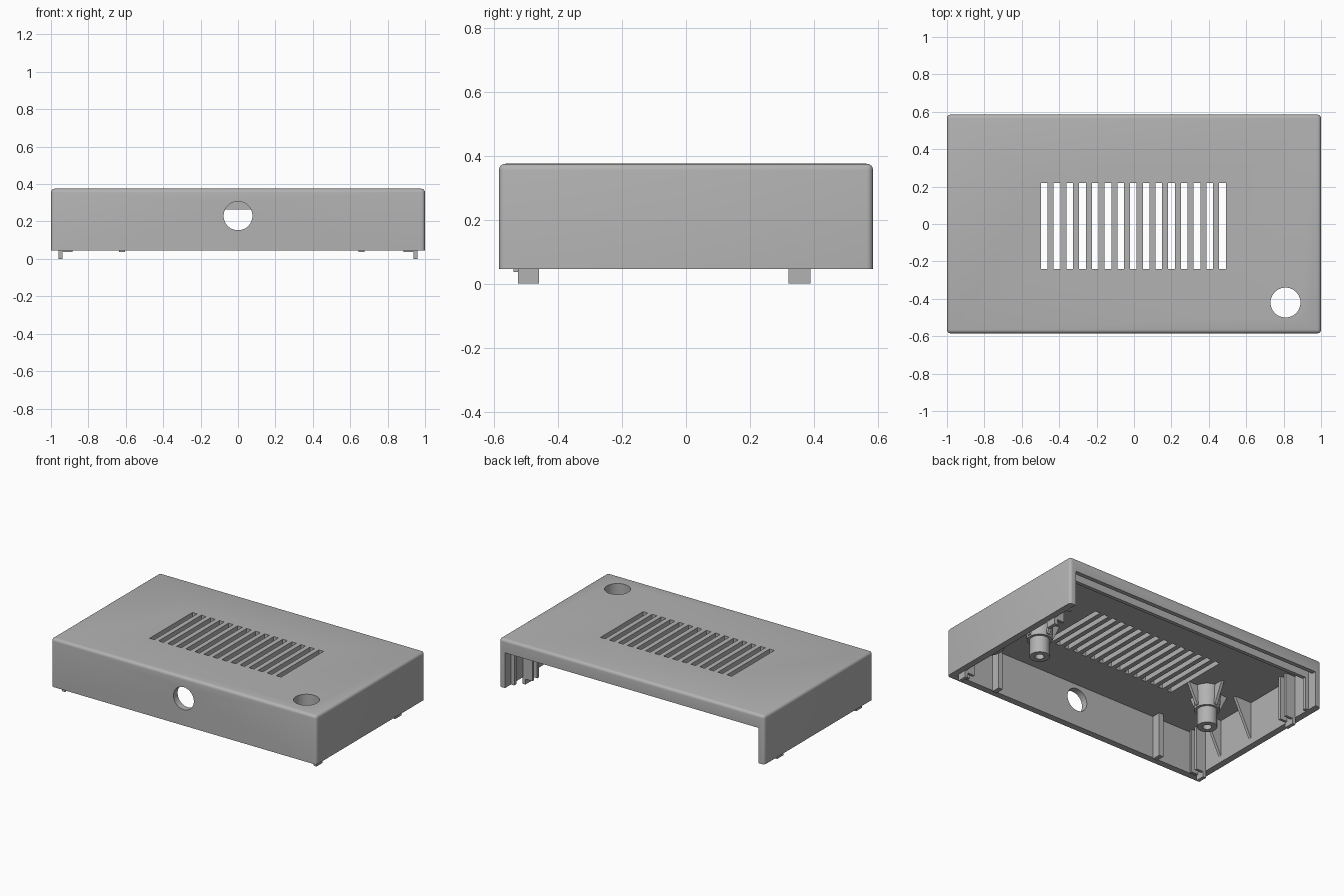
import bpy, bmesh, math
from mathutils import Matrix, Vector

if "Cube" in bpy.data.objects:
    bpy.data.objects.remove(bpy.data.objects["Cube"])

grey = bpy.data.materials.new("plain_grey")
grey.diffuse_color = (0.45, 0.45, 0.45, 1)
grey.use_nodes = True
grey.node_tree.nodes["Principled BSDF"].inputs["Base Color"].default_value = grey.diffuse_color


def add_box(bm, x0, x1, y0, y1, z0, z1):
    m = Matrix.Translation(((x0 + x1) / 2, (y0 + y1) / 2, (z0 + z1) / 2))
    m = m @ Matrix.Diagonal((x1 - x0, y1 - y0, z1 - z0, 1))
    bmesh.ops.create_cube(bm, size=1, matrix=m)


def add_cyl(bm, loc, r, h, axis="Z", r2=None):
    m = Matrix.Translation(loc)
    if axis == "Y":
        m = m @ Matrix.Rotation(math.pi / 2, 4, "X")
    bmesh.ops.create_cone(bm, cap_ends=True, segments=40, radius1=r,
                          radius2=r if r2 is None else r2, depth=h, matrix=m)


def add_prism(bm, pts, offset):
    """Extrude a flat polygon by an offset vector."""
    f = bm.faces.new([bm.verts.new(p) for p in pts])
    ext = bmesh.ops.extrude_face_region(bm, geom=[f])["geom"]
    bmesh.ops.translate(bm, vec=offset,
                        verts=[v for v in ext if isinstance(v, bmesh.types.BMVert)])


def finish(bm, name):
    bmesh.ops.recalc_face_normals(bm, faces=bm.faces[:])
    me = bpy.data.meshes.new(name)
    bm.to_mesh(me)
    bm.free()
    ob = bpy.data.objects.new(name, me)
    bpy.context.collection.objects.link(ob)
    me.materials.append(grey)
    return ob


def activate(ob):
    bpy.ops.object.select_all(action="DESELECT")
    ob.select_set(True)
    bpy.context.view_layer.objects.active = ob


def smooth(ob):
    activate(ob)
    bpy.ops.object.shade_smooth_by_angle(angle=math.radians(30))


def cut(ob, bm):
    cutter = finish(bm, "cutter")
    cutter.hide_render = True
    mod = ob.modifiers.new("cut", "BOOLEAN")
    mod.operation, mod.solver, mod.object = "DIFFERENCE", "EXACT", cutter
    activate(ob)
    bpy.ops.object.modifier_apply(modifier=mod.name)
    bpy.data.objects.remove(cutter)


BOT, TOP, CEIL = 0.045, 0.375, 0.335
IX, IY = 0.955, 0.54          # inner wall faces
HOLE = (0.81, -0.42)          # round hole in the top

# Shell: rounded block, sharp only around the bottom rim
bm = bmesh.new()
add_box(bm, -1, 1, -0.585, 0.585, BOT, TOP)
edges = [e for e in bm.edges if max(v.co.z for v in e.verts) > 0.2]
bmesh.ops.bevel(bm, geom=edges, offset=0.02, segments=4, profile=0.5, affect="EDGES")
shell = finish(bm, "shell")

# Hollow inside
bm = bmesh.new()
add_box(bm, -IX, IX, -IY, 0.555, -0.1, CEIL)
cut(shell, bm)

# Open back
bm = bmesh.new()
add_box(bm, -IX, IX, 0.45, 0.7, -0.1, 0.285)
cut(shell, bm)

# Vent slots and round holes
bm = bmesh.new()
for i in range(15):
    x = -0.48 + i * 0.0681
    add_box(bm, x - 0.018, x + 0.018, -0.24, 0.22, 0.3, 0.5)
add_cyl(bm, (*HOLE, 0.4), 0.08, 0.3)
add_cyl(bm, (0, -0.57, 0.23), 0.077, 0.2, "Y")
cut(shell, bm)
smooth(shell)

# Collar below the round top hole
bm = bmesh.new()
add_cyl(bm, (*HOLE, 0.295), 0.1, 0.1)
collar = finish(bm, "hole_collar")
bm = bmesh.new()
add_cyl(bm, (*HOLE, 0.3), 0.08, 0.3)
cut(collar, bm)
smooth(collar)

# Rail along the back that holds a panel, with its upright ends
bm = bmesh.new()
add_box(bm, -IX, IX, 0.495, 0.52, 0.265, CEIL + 0.01)
for s in (-1, 1):
    add_box(bm, *sorted((s * 0.93, s * (IX + 0.01))), 0.495, 0.52, BOT, CEIL)
finish(bm, "back_panel_rail")

# Screw bosses with stepped tips and four tapered fins
for name, bx in (("left", -0.65), ("right", 0.685)):
    by = -0.08
    bm = bmesh.new()
    add_cyl(bm, (bx, by, 0.265), 0.078, 0.15, r2=0.086)
    boss = finish(bm, name + "_boss")
    bm = bmesh.new()
    add_cyl(bm, (bx, by, 0.135), 0.062, 0.12)
    tip = finish(bm, name + "_boss_tip")
    bm = bmesh.new()
    add_cyl(bm, (bx, by, 0.1), 0.028, 0.14)
    cut(tip, bm)
    smooth(boss)
    smooth(tip)
    bm = bmesh.new()
    for k in range(4):
        d = Vector((math.cos(k * math.pi / 2), math.sin(k * math.pi / 2), 0))
        side = Vector((-d.y, d.x, 0)) * 0.02
        c = Vector((bx, by, 0)) - side / 2
        pts = [c + d * r + Vector((0, 0, z)) for r, z in
               ((0.06, CEIL), (0.15, CEIL), (0.085, 0.2), (0.06, 0.2))]
        add_prism(bm, pts, side)
    finish(bm, name + "_boss_fins")

# Upright ribs on the front wall
bm = bmesh.new()
for x in (-0.62, 0.66):
    add_box(bm, x - 0.016, x + 0.016, -IY, -0.48, 0.037, CEIL)
finish(bm, "front_wall_ribs")

# Snap clips and triangular gussets on the side walls
for name, s in (("left", -1), ("right", 1)):
    bm = bmesh.new()
    for y0, y1 in ((-0.525, -0.46), (0.32, 0.39)):
        add_box(bm, *sorted((s * 0.937, s * 0.96)), y0, y1, 0, CEIL)
        for y in (y0, y1 - 0.018):
            add_box(bm, *sorted((s * 0.885, s * 0.94)), y, y + 0.018, 0.036, CEIL)
    finish(bm, name + "_clips")
    bm = bmesh.new()
    for y in (-0.32, -0.035):
        pts = [(s * x, y - 0.01, z) for x, z in
               ((0.96, CEIL), (0.83, CEIL), (0.955, 0.08), (0.96, 0.08))]
        add_prism(bm, pts, (0, 0.02, 0))
    finish(bm, name + "_gussets")
